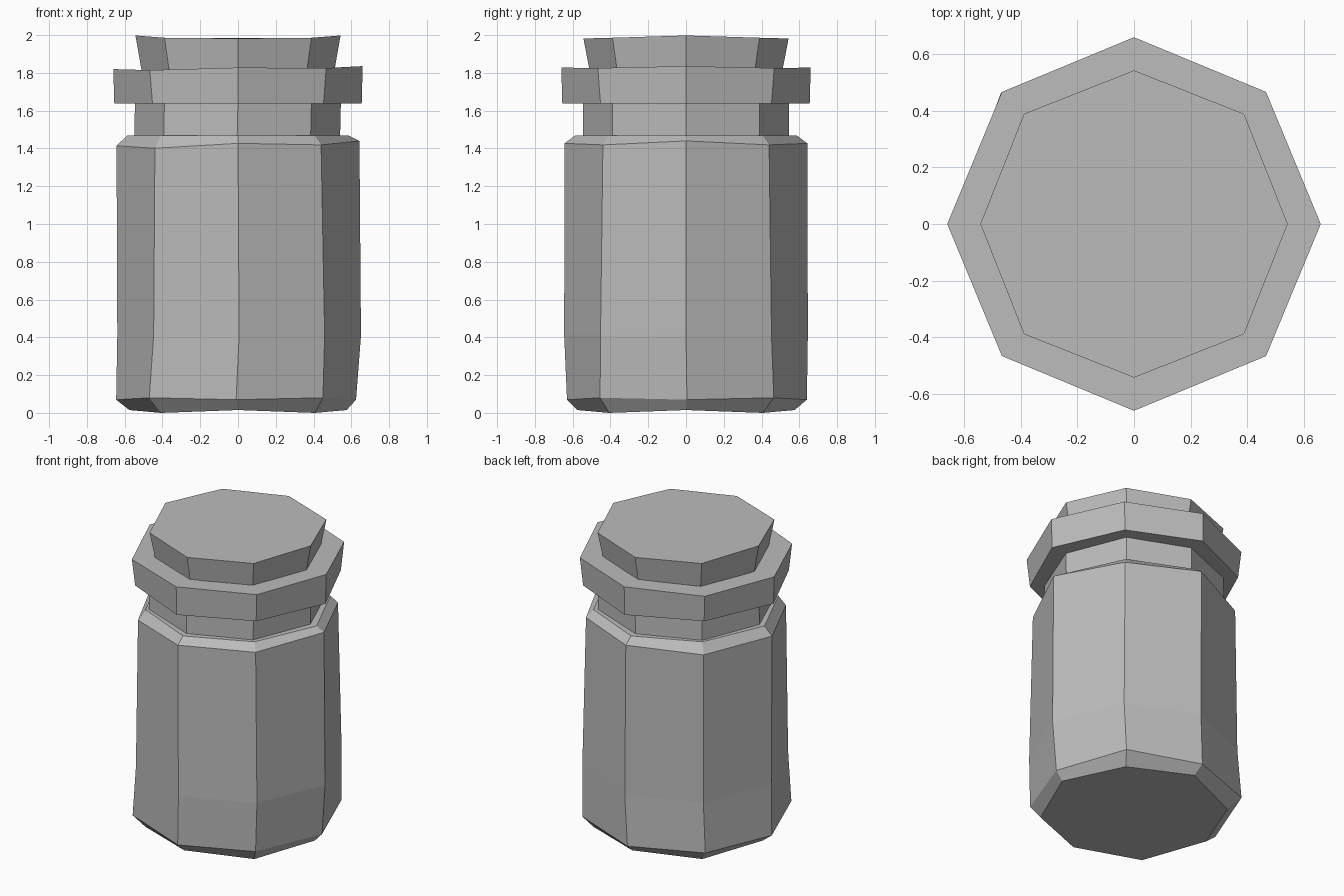
import bpy
import bmesh
from math import cos, sin, pi

cube = bpy.data.objects.get("Cube")
if cube:
    bpy.data.objects.remove(cube, do_unlink=True)

SIDES = 8

grey = bpy.data.materials.new("plain grey")
grey.use_nodes = True
colour = (0.5, 0.5, 0.5, 1)
grey.diffuse_color = colour
grey.node_tree.nodes["Principled BSDF"].inputs["Base Color"].default_value = colour


def ring(z, axis_radius, corner_radius=None, shift_x=0, shift_y=0, tilt=0, corner_dz=0, x_dz=0):
    """One slightly uneven octagon; corners alternate axis / diagonal."""
    points = []
    for i in range(SIDES):
        angle = 2 * pi * i / SIDES
        diagonal = i % 2
        radius = (corner_radius or axis_radius) if diagonal else axis_radius
        x, y = radius * cos(angle), radius * sin(angle)
        height = z + tilt * x + (corner_dz if diagonal else x_dz * cos(angle) ** 2)
        points.append((x + shift_x, y + shift_y, height))
    return points


def faceted_part(name, rings):
    """Bridge a stack of octagons and close both ends."""
    bm = bmesh.new()
    loops = [[bm.verts.new(p) for p in r] for r in rings]
    for low, high in zip(loops, loops[1:]):
        for i in range(SIDES):
            j = (i + 1) % SIDES
            bm.faces.new((low[i], low[j], high[j], high[i]))
    bm.faces.new(reversed(loops[0]))
    bm.faces.new(loops[-1])
    bmesh.ops.recalc_face_normals(bm, faces=bm.faces)
    mesh = bpy.data.meshes.new(name)
    bm.to_mesh(mesh)
    bm.free()
    mesh.materials.append(grey)
    obj = bpy.data.objects.new(name, mesh)
    bpy.context.collection.objects.link(obj)
    return obj


# Tall body with a bevelled foot and sloping shoulder
faceted_part("jar_body", [
    ring(0.015, 0.575, 0.575, corner_dz=-0.015),
    ring(0.07, 0.635, 0.65, shift_x=-0.01, shift_y=0.005, corner_dz=0.01),
    ring(0.41, 0.645, 0.64, shift_x=0.006),
    ring(1.427, 0.643, 0.622, tilt=0.02, corner_dz=-0.017),
    ring(1.468, 0.587, 0.575),
])

# Narrow neck
faceted_part("jar_neck", [
    ring(1.44, 0.545, 0.55, shift_x=-0.005),
    ring(1.66, 0.545, 0.55),
])

# Wide collar
faceted_part("lid_collar", [
    ring(1.637, 0.655, 0.64),
    ring(1.828, 0.66, 0.66, tilt=0.012, corner_dz=-0.008),
])

# Flared knob on top
faceted_part("lid_knob", [
    ring(1.81, 0.51, 0.515),
    ring(1.982, 0.543, 0.55, corner_dz=0.004, x_dz=0.016),
])
